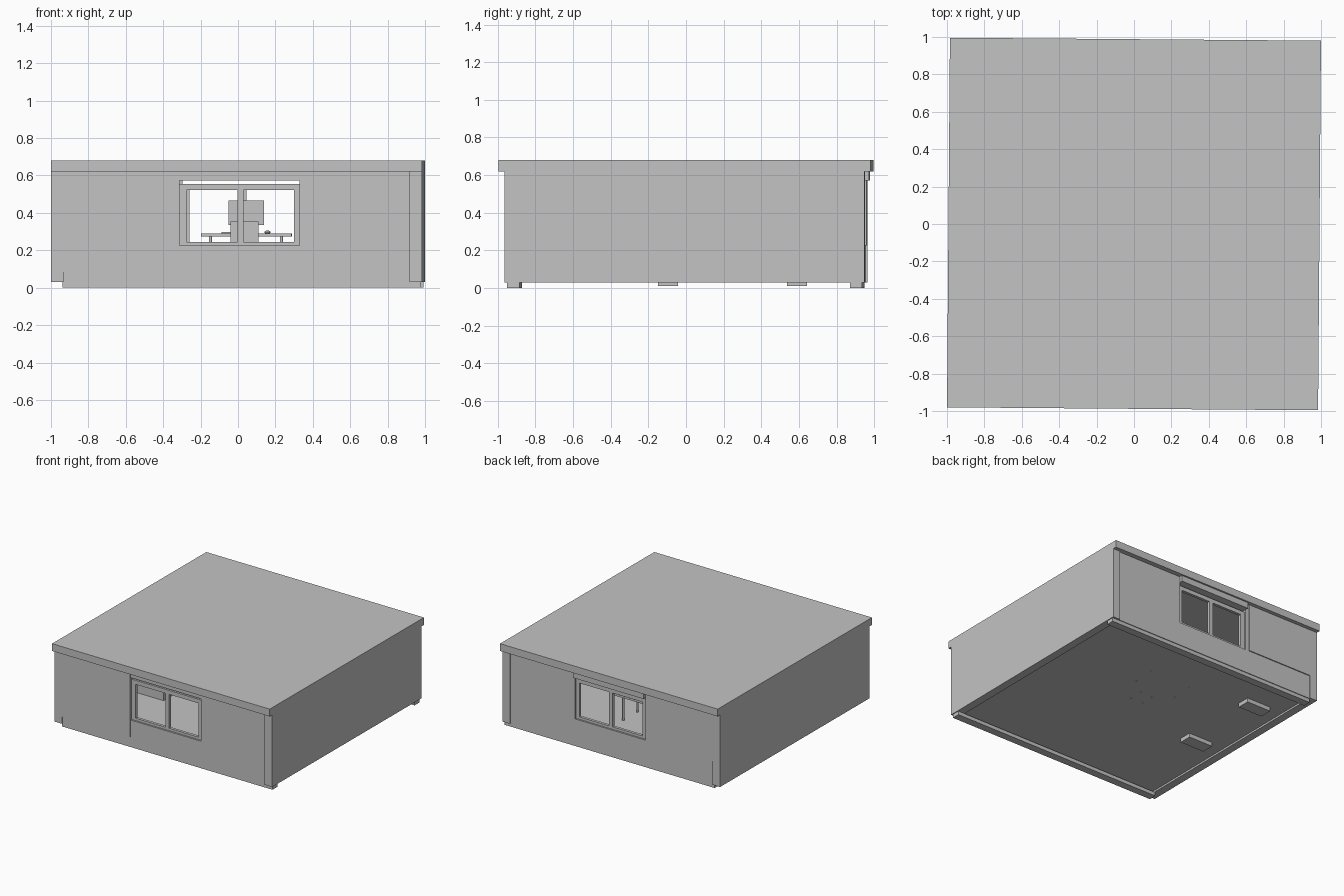
import bpy, bmesh, math
from mathutils import Matrix, Vector

if "Cube" in bpy.data.objects:
    bpy.data.objects.remove(bpy.data.objects["Cube"])

grey = bpy.data.materials.new("light_grey")
grey.diffuse_color = (0.55, 0.55, 0.55, 1)
grey.use_nodes = True
grey.node_tree.nodes["Principled BSDF"].inputs["Base Color"].default_value = grey.diffuse_color
TURN = Matrix.Rotation(math.radians(-0.45), 4, 'Z')   # whole cabin sits slightly turned


def finish(name, bm):
    bm.transform(TURN)
    me = bpy.data.meshes.new(name)
    bm.to_mesh(me)
    bm.free()
    me.materials.append(grey)
    ob = bpy.data.objects.new(name, me)
    bpy.context.collection.objects.link(ob)
    return ob


def add_box(bm, x0, x1, y0, y1, z0, z1):
    m = Matrix.Translation(((x0 + x1) / 2, (y0 + y1) / 2, (z0 + z1) / 2))
    m = m @ Matrix.Diagonal((abs(x1 - x0), abs(y1 - y0), abs(z1 - z0), 1))
    bmesh.ops.create_cube(bm, size=1, matrix=m)


def boxes(name, *dims):
    bm = bmesh.new()
    for d in dims:
        add_box(bm, *d)
    return finish(name, bm)


def rods(name, places, r, z0, z1):
    bm = bmesh.new()
    for x, y in places:
        bmesh.ops.create_cone(bm, cap_ends=True, segments=12, radius1=r, radius2=r,
                              depth=z1 - z0, matrix=Matrix.Translation((x, y, (z0 + z1) / 2)))
    return finish(name, bm)


# roof slab, flush with the side walls and overhanging front and back
boxes("roof", (-.992, .992, -.988, .988, .62, .68))

# side walls, which show as posts at the corners
for s, n in ((-1, "left"), (1, "right")):
    boxes(n + "_wall", (s * .992, s * .925, -.957, .957, .03, .62))

# floor, a little above the bottom edge of the walls
boxes("floor", (-.925, .925, -.91, .91, .045, .065))

# front and back: wall pieces round the window, runner, frame
WX0, WX1, WZ = -.305, .337, .225
for s, n in ((-1, "front"), (1, "back")):
    y0, y1 = s * .948, s * .905
    boxes(n + "_wall",
          (-.925, WX0, y0, y1, .03, .62),
          (WX1, .925, y0, y1, .03, .62),
          (WX0, WX1, y0, y1, .03, WZ))
    boxes(n + "_runner", (-.932, .985, s * .942, s * .878, 0, .03))
    f0, f1 = s * .935, s * .912
    boxes(n + "_window_frame",
          (WX0, WX0 + .038, f0, f1, WZ, .555),
          (WX1 - .03, WX1, f0, f1, WZ, .555),
          (WX0, WX1, f0, f1, .522, .555),
          (WX0, WX1, f0, f1, WZ, .245),
          (.004, .037, f0, f1, .245, .522))

# sliding shutters: tall one on the front, shorter one on the back
boxes("front_shutter", (-.925, WX0, -.956, -.948, .085, .62))
boxes("back_shutter", (-.925, WX0 - .03, .948, .956, .225, .62))

# blind boxes over the windows
boxes("front_blind_box", (WX0, WX1, -.948, -.905, .572, .62))
boxes("back_blind_box", (WX0, WX1, .905, .974, .572, .62))

# drain boxes under the floor
for i, y in enumerate((-.1, .585)):
    boxes("drain_box_%d" % i, (-.8, -.58, y - .052, y + .052, .012, .05))

# low cabinet along the left wall
boxes("low_cabinet", (-.92, -.5, -.25, .7, .065, .22))

# desk
boxes("desk_top", (-.2, .285, .26, .53, .275, .29))
rods("desk_legs", [(x, y) for x in (-.15, .23) for y in (.3, .48)], .008, .042, .275)

# monitor with stand, keyboard and mouse
boxes("monitor", (-.055, .135, .42, .435, .335, .465),
      (.03, .05, .435, .445, .295, .4), (0, .08, .4, .46, .29, .296))
boxes("keyboard", (-.09, .07, .31, .36, .29, .298))
bm = bmesh.new()
bmesh.ops.create_uvsphere(bm, u_segments=12, v_segments=8, radius=.016,
                          matrix=Matrix.Translation((.155, .33, .296)) @ Matrix.Diagonal((1, 1.3, .6, 1)))
finish("mouse", bm)

# chair facing the desk
rods("chair_legs", [(x, y) for x in (-.02, .09) for y in (.08, .19)], .007, .042, .185)
boxes("chair_seat", (-.04, .11, .06, .21, .18, .195))
boxes("chair_back", (-.04, .11, .06, .072, .195, .355))
